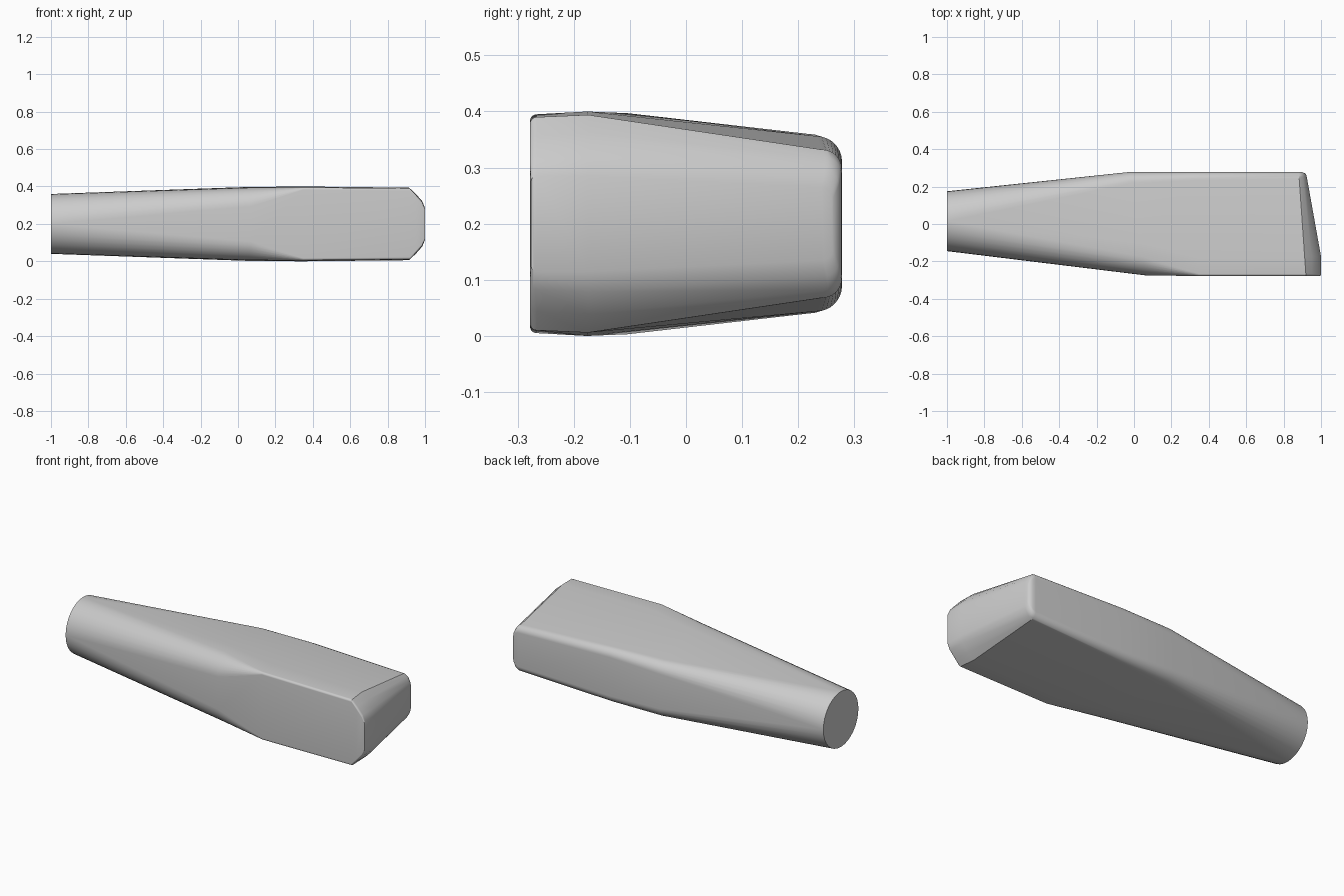
import bpy
import bmesh
import math

cube = bpy.data.objects.get("Cube")
if cube:
    bpy.data.objects.remove(cube, do_unlink=True)

MID_Z = 0.2
ARC = 8


def half_outline(yf, yb, hf, hb, rf, rb, bump):
    """Upper half of a rounded, tapering section as (y, height) points, front to back."""
    pts = []
    for i in range(ARC + 1):
        a = math.pi / 2 * i / ARC
        pts.append((yf + rf - rf * math.cos(a), hf - rf + rf * math.sin(a)))
    span = (yb - rb) - (yf + rf)
    if span > 0.01:
        pts.append((yf + rf + 0.18 * span, hf + bump))
    else:
        pts.append((yf + rf, hf))
    for i in range(ARC + 1):
        a = math.pi / 2 * i / ARC
        pts.append((yb - rb + rb * math.sin(a), hb - rb + rb * math.cos(a)))
    return pts


# x, slant, front y, back y, front height, back height, front radius, back radius, crown
sections = [
    (-1.00, 0.00, -0.145, 0.175, 0.160, 0.160, 0.160, 0.160, 0.000),
    (0.02, 0.16, -0.275, 0.278, 0.194, 0.160, 0.100, 0.060, 0.003),
    (0.32, 0.10, -0.278, 0.278, 0.195, 0.156, 0.012, 0.045, 0.005),
    (0.90, 0.07, -0.278, 0.278, 0.190, 0.132, 0.012, 0.035, 0.004),
    (0.95, 0.12, -0.278, 0.277, 0.157, 0.118, 0.012, 0.030, 0.004),
    (0.985, 0.17, -0.278, 0.272, 0.118, 0.093, 0.012, 0.025, 0.003),
    (1.00, 0.19, -0.276, 0.262, 0.085, 0.065, 0.010, 0.020, 0.000),
]

# Lofted handle body
bm = bmesh.new()
rings = []
for x, slant, *shape in sections:
    half = half_outline(*shape)
    tip = x > 0.94

    def place(y, z):
        shift = max(0, y + 0.15) if tip else y
        return bm.verts.new((x - slant * shift, y, MID_Z + z))

    upper = [place(y, h) for y, h in half]
    lower = [place(y, -h) for y, h in half]
    rings.append(upper + lower[::-1])

count = len(rings[0])
for a, b in zip(rings, rings[1:]):
    for i in range(count):
        j = (i + 1) % count
        bm.faces.new((a[i], a[j], b[j], b[i]))

# Round butt and slanted tip
bm.faces.new(rings[0])
last = rings[-1]
for i in range(count // 2 - 1):
    bm.faces.new((last[i], last[i + 1], last[count - 2 - i], last[count - 1 - i]))

bmesh.ops.remove_doubles(bm, verts=bm.verts, dist=0.0005)
bmesh.ops.recalc_face_normals(bm, faces=bm.faces)
mesh = bpy.data.meshes.new("tapered_body")
bm.to_mesh(mesh)
bm.free()

body = bpy.data.objects.new("tapered_body", mesh)
bpy.context.collection.objects.link(body)

# Plain grey
grey = bpy.data.materials.new("plain_grey")
grey.use_nodes = True
color = (0.6, 0.6, 0.6, 1)
grey.diffuse_color = color
grey.node_tree.nodes["Principled BSDF"].inputs["Base Color"].default_value = color
mesh.materials.append(grey)

bpy.ops.object.select_all(action="DESELECT")
body.select_set(True)
bpy.context.view_layer.objects.active = body
bpy.ops.object.shade_smooth_by_angle(angle=math.radians(30))
